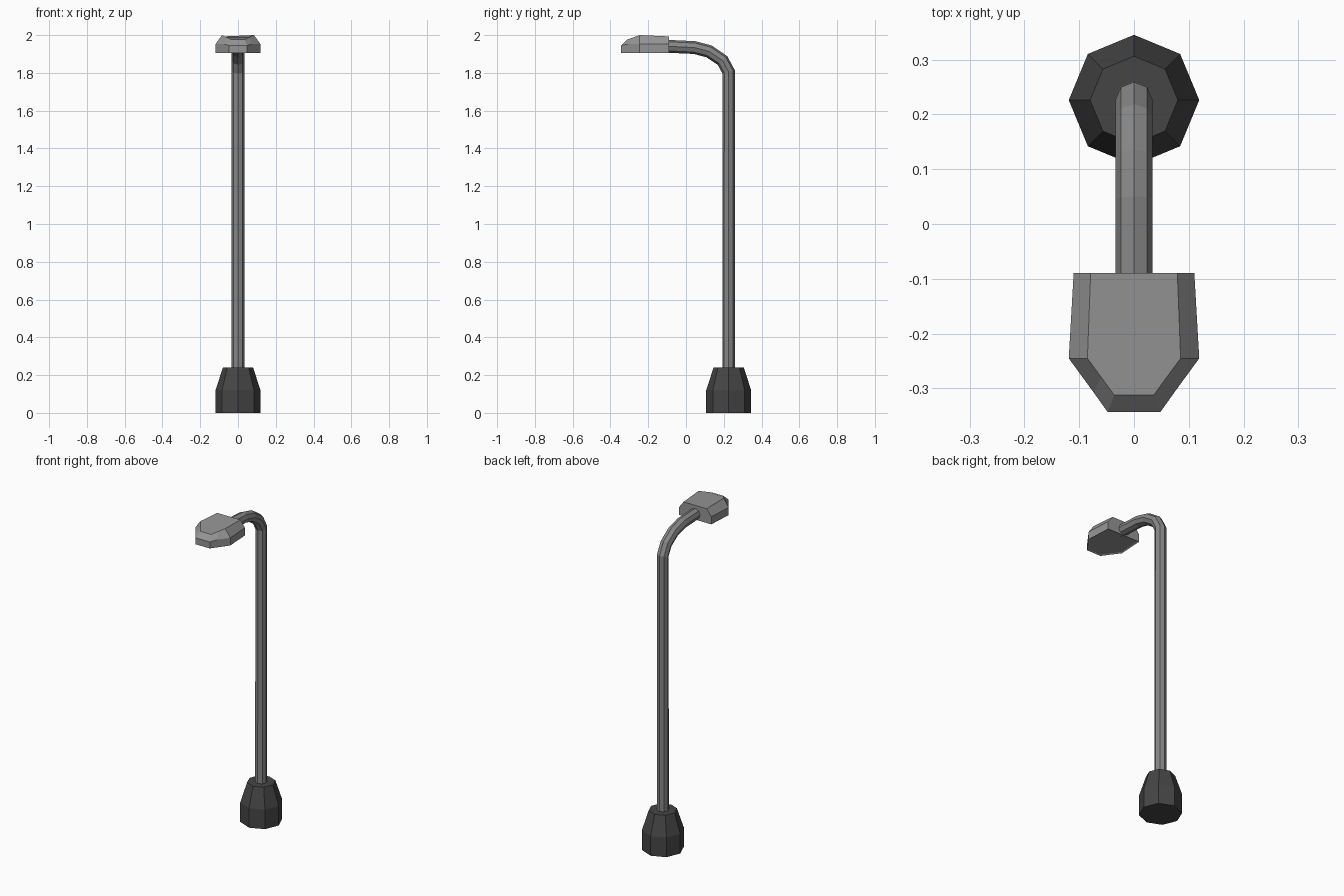
import bpy, bmesh, math
from mathutils import Vector

if "Cube" in bpy.data.objects:
    bpy.data.objects.remove(bpy.data.objects["Cube"])


def material(name, value):
    m = bpy.data.materials.new(name)
    m.diffuse_color = (value, value, value, 1)
    m.use_nodes = True
    m.node_tree.nodes["Principled BSDF"].inputs["Base Color"].default_value = m.diffuse_color
    return m


def loft(name, rings, mat, inset=0):
    """Skin a list of equal-length closed rings and cap both ends."""
    bm = bmesh.new()
    loops = [[bm.verts.new(p) for p in r] for r in rings]
    n = len(loops[0])
    for a, b in zip(loops, loops[1:]):
        for i in range(n):
            j = (i + 1) % n
            bm.faces.new((a[i], a[j], b[j], b[i]))
    bottom = bm.faces.new(loops[0][::-1])
    bm.faces.new(loops[-1])
    bmesh.ops.recalc_face_normals(bm, faces=bm.faces[:])
    if inset:
        bmesh.ops.inset_region(bm, faces=[bottom], thickness=inset, depth=-0.004)
    me = bpy.data.meshes.new(name)
    bm.to_mesh(me)
    bm.free()
    me.materials.append(mat)
    ob = bpy.data.objects.new(name, me)
    bpy.context.collection.objects.link(ob)
    return ob


def octagon(center, normal, radius):
    """Eight points around a centre in the plane spanned by x and normal."""
    u = Vector((1, 0, 0))
    v = normal.normalized().cross(u)
    return [Vector(center) + radius * (math.cos(k * math.pi / 4) * u + math.sin(k * math.pi / 4) * v)
            for k in range(8)]


dark = material("dark_metal", 0.06)
grey = material("grey_metal", 0.24)
light = material("light_metal", 0.3)
POLE_Y = 0.226
UP = Vector((0, 0, 1))

# Tapered octagonal foot
loft("base", [octagon((0, POLE_Y, z), UP, r)
              for z, r in ((0, 0.119), (0.12, 0.119), (0.24, 0.08))], dark)

# Pole with curved arm, one octagon swept along the path
path = [Vector((0, y, z)) for y, z in
        ((POLE_Y, 0.22), (POLE_Y, 1.805), (0.193, 1.866), (0.122, 1.914),
         (0.045, 1.934), (-0.12, 1.942))]
rings = []
for i, p in enumerate(path):
    before = (p - path[i - 1]).normalized() if i else UP
    after = (path[i + 1] - p).normalized() if i < len(path) - 1 else before
    rings.append(octagon(p, before + after, 0.034))
loft("pole", rings, grey)


# Lamp head: half outlines mirrored in x
def mirrored(half):
    return [Vector(p) for p in half] + [Vector((-x, y, z)) for x, y, z in reversed(half)]


loft("lamp_head", [
    mirrored([(0.110, -0.089, 1.905), (0.119, -0.245, 1.905), (0.073, -0.308, 1.905), (0.048, -0.343, 1.905)]),
    mirrored([(0.110, -0.089, 1.952), (0.119, -0.245, 1.952), (0.073, -0.308, 1.952), (0.048, -0.343, 1.945)]),
    mirrored([(0.079, -0.089, 1.993), (0.085, -0.245, 2.0), (0.060, -0.279, 1.988), (0.036, -0.312, 1.976)]),
], light, inset=0.008)
